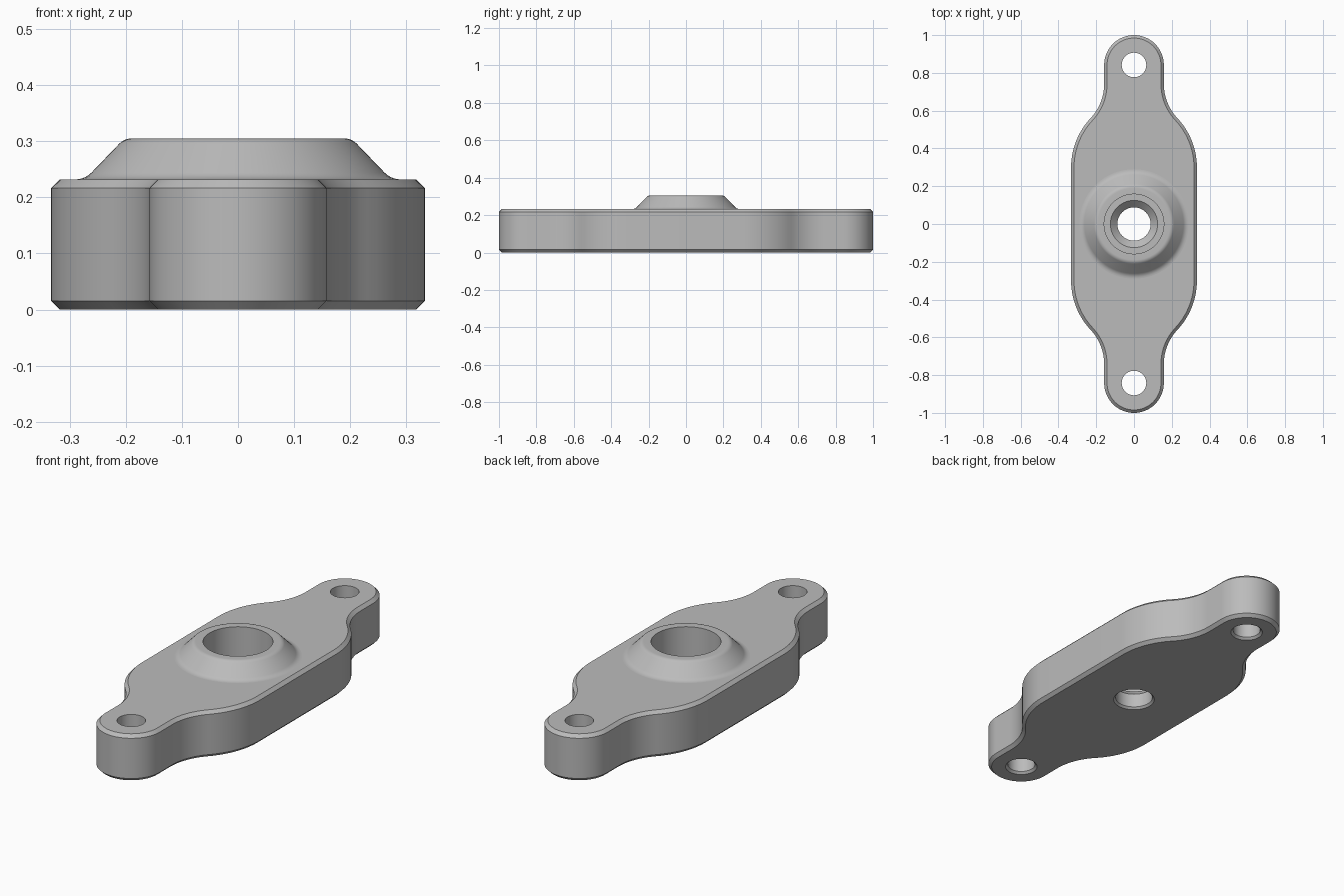
import bpy
import bmesh
from math import sin, cos, pi, radians, acos

cube = bpy.data.objects.get("Cube")
if cube:
    bpy.data.objects.remove(cube, do_unlink=True)

THICK, CHAMFER = 0.232, 0.0155
HALF_WIDTH, LUG_R, LUG_Y = 0.333, 0.158, 0.842
SHOULDER_R, NECK_R, SHOULDER_Y = 0.38, 0.266, 0.30
HOLE_R = 0.065

grey = bpy.data.materials.new("plain grey")
grey.use_nodes = True
colour = (0.5, 0.5, 0.5, 1)
grey.diffuse_color = colour
grey.node_tree.nodes["Principled BSDF"].inputs["Base Color"].default_value = colour


def arc(cx, cy, r, start, end, n):
    """Points along an arc, angles in radians."""
    return [(cx + r * cos(start + (end - start) * i / n),
             cy + r * sin(start + (end - start) * i / n)) for i in range(n + 1)]


def outline(inset):
    """Plate outline, moved inward by inset."""
    total = SHOULDER_R + NECK_R
    turn = acos(1 - (HALF_WIDTH - LUG_R) / total)
    neck_y = SHOULDER_Y + total * sin(turn)
    quarter = arc(HALF_WIDTH - SHOULDER_R, SHOULDER_Y, SHOULDER_R - inset, 0, turn, 12)
    quarter += arc(LUG_R + NECK_R, neck_y, NECK_R + inset, pi + turn, pi, 12)[1:]
    quarter += arc(0, LUG_Y, LUG_R - inset, 0, pi / 2, 16)
    half = quarter + [(-x, y) for x, y in reversed(quarter[:-1])]
    return half + [(-x, -y) for x, y in half]


def circle(y, r, n):
    return arc(0, y, r, 0, 2 * pi, n)[:-1]


bm = bmesh.new()


def loft(sections):
    """Skin a stack of (points, height) rings; return end edge loops."""
    rings = [[bm.verts.new((x, y, z)) for x, y in pts] for pts, z in sections]
    n = len(rings[0])
    for a, b in zip(rings, rings[1:]):
        for i in range(n):
            j = (i + 1) % n
            bm.faces.new((a[i], a[j], b[j], b[i]))
    return [[bm.edges.get((ring[i], ring[(i + 1) % n])) for i in range(n)]
            for ring in (rings[0], rings[-1])]


# Chamfered outer wall
bottom, top = loft([(outline(CHAMFER), 0), (outline(0), CHAMFER),
                    (outline(0), THICK - CHAMFER), (outline(CHAMFER), THICK)])

# Mounting holes, countersunk underneath
for y in (-LUG_Y, LUG_Y):
    low, high = loft([(circle(y, HOLE_R + 0.011, 40), 0),
                      (circle(y, HOLE_R, 40), 0.011), (circle(y, HOLE_R, 40), THICK)])
    bottom += low
    top += high

# Central bore, pocket and conical boss with a blended foot and rounded rim
bore = [(0.098, 0), (0.088, 0.01), (0.088, 0.08), (0.125, 0.117),
        (0.158, 0.117), (0.158, 0.305)]
rim = arc(0.19, 0.275, 0.03, radians(90), radians(45), 5)
foot = arc(0.29, 0.272, 0.04, radians(225), radians(270), 5)
low, high = loft([(circle(0, r, 72), z) for r, z in bore + rim + foot])
bottom += low
top += high

# Flat top and bottom faces around the openings
for loop, direction in ((bottom, (0, 0, -1)), (top, (0, 0, 1))):
    bmesh.ops.triangle_fill(bm, edges=loop, use_beauty=True, normal=direction)
bmesh.ops.recalc_face_normals(bm, faces=bm.faces)

# Smooth curved walls with crisp edges
caps = set(bottom + top)
for face in bm.faces:
    face.smooth = True
for edge in bm.edges:
    edge.smooth = edge not in caps and edge.calc_face_angle(0) < radians(30)

mesh = bpy.data.meshes.new("flange_plate")
bm.to_mesh(mesh)
bm.free()
mesh.materials.append(grey)
plate = bpy.data.objects.new("flange_plate", mesh)
bpy.context.collection.objects.link(plate)
